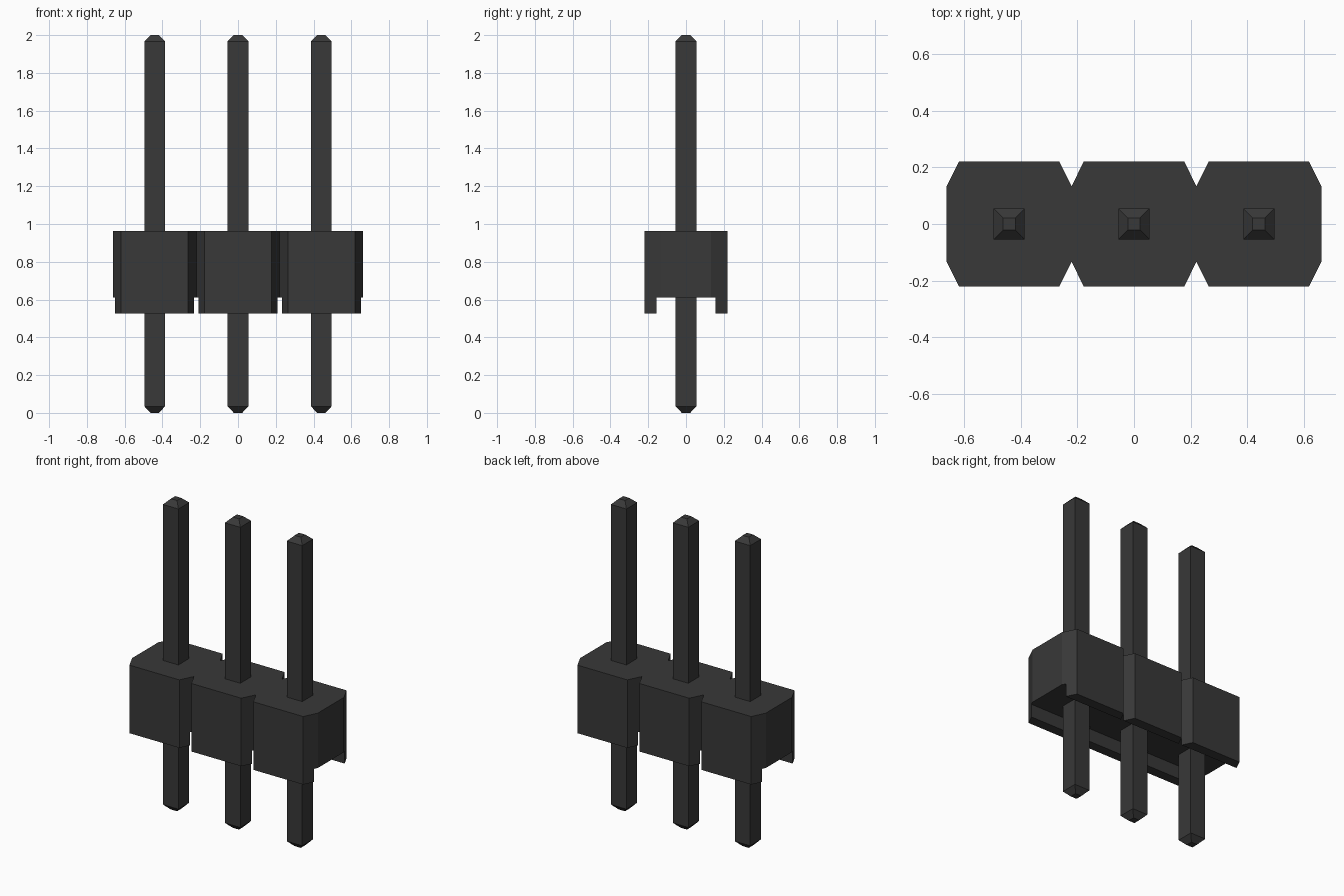
import bpy, bmesh

if "Cube" in bpy.data.objects:
    bpy.data.objects.remove(bpy.data.objects["Cube"])

PITCH = 0.441
HALF = PITCH / 2
PINS = (-PITCH, 0, PITCH)

mat = bpy.data.materials.new("dark_grey")
mat.diffuse_color = (0.04, 0.04, 0.04, 1)
mat.use_nodes = True
mat.node_tree.nodes["Principled BSDF"].inputs["Base Color"].default_value = mat.diffuse_color


def make_object(name, bm):
    bmesh.ops.recalc_face_normals(bm, faces=bm.faces[:])
    mesh = bpy.data.meshes.new(name)
    bm.to_mesh(mesh)
    bm.free()
    mesh.materials.append(mat)
    obj = bpy.data.objects.new(name, mesh)
    bpy.context.collection.objects.link(obj)
    return obj


def prism(name, outline, z0, z1):
    bm = bmesh.new()
    face = bm.faces.new([bm.verts.new((x, y, z0)) for x, y in outline])
    ext = bmesh.ops.extrude_face_region(bm, geom=[face])
    top = [v for v in ext["geom"] if isinstance(v, bmesh.types.BMVert)]
    bmesh.ops.translate(bm, verts=top, vec=(0, 0, z1 - z0))
    return make_object(name, bm)


# Housing: three chamfered cells joined into one outline
flat, waist = HALF - 0.043, 0.133
front = [(-PITCH - HALF, -waist)]
for cx in PINS:
    front += [(cx - flat, -HALF), (cx + flat, -HALF), (cx + HALF, -waist)]
outline = front + [(-x, -y) for x, y in front]
housing = prism("housing", outline, 0.525, 0.963)

# Channel running along the underside
channel = prism("channel_cutter",
                [(-1, -0.156), (1, -0.156), (1, 0.156), (-1, 0.156)], 0.4, 0.61)
channel.hide_render = True
cut = housing.modifiers.new("channel", "BOOLEAN")
cut.operation = "DIFFERENCE"
cut.solver = "EXACT"
cut.object = channel
bpy.context.view_layer.objects.active = housing
bpy.ops.object.modifier_apply(modifier=cut.name)
bpy.data.objects.remove(channel)

# Square pins with tapered ends: (half width, height) rings
RINGS = [(0.022, 0), (0.055, 0.035), (0.055, 1.967), (0.022, 2)]
for i, cx in enumerate(PINS):
    bm = bmesh.new()
    rings = [[bm.verts.new((cx + sx * w, sy * w, z))
              for sx, sy in ((-1, -1), (1, -1), (1, 1), (-1, 1))]
             for w, z in RINGS]
    for a, b in zip(rings, rings[1:]):
        for k in range(4):
            n = (k + 1) % 4
            bm.faces.new((a[k], a[n], b[n], b[k]))
    bm.faces.new(rings[0])
    bm.faces.new(rings[-1])
    make_object(f"pin_{i + 1}", bm)
